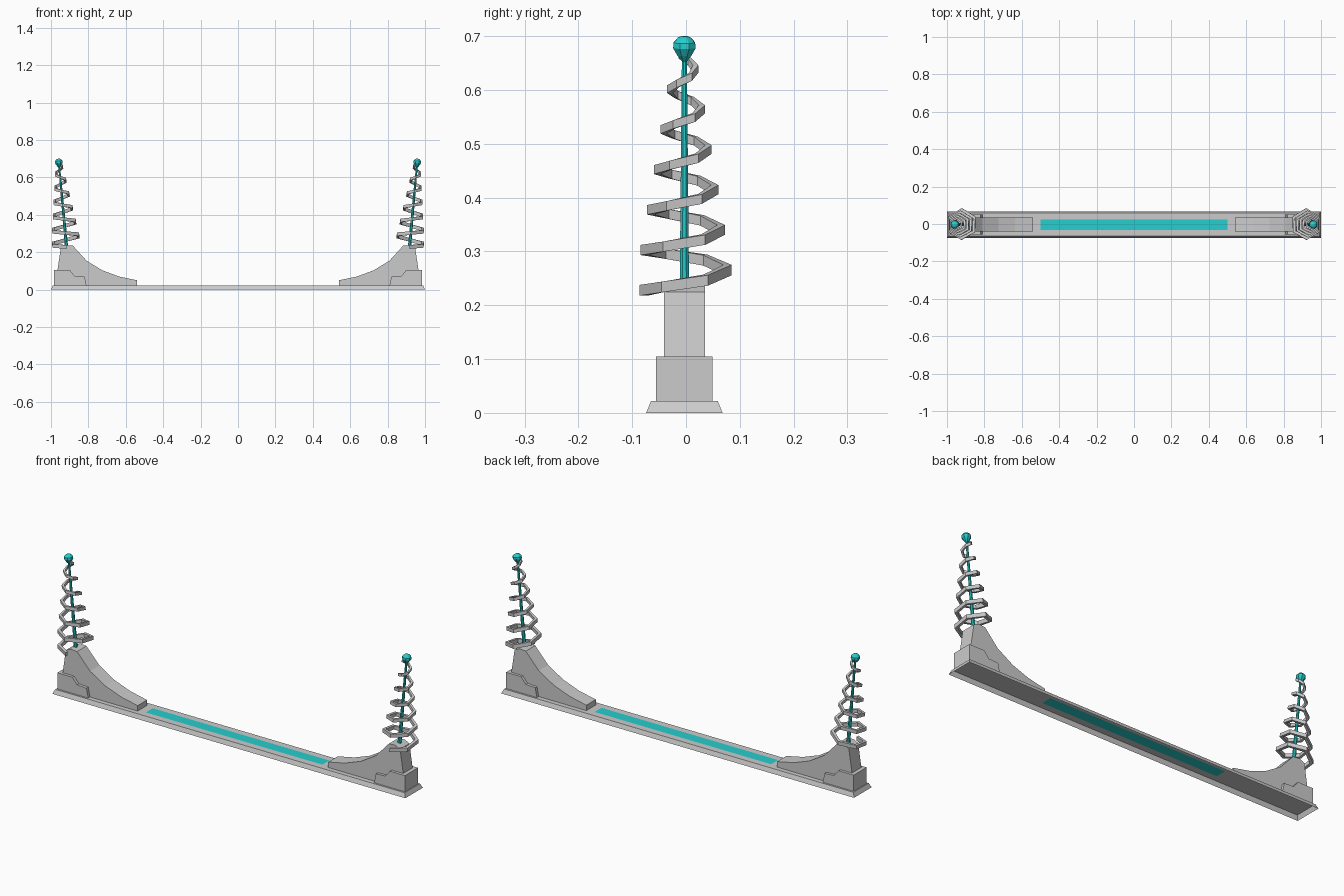
import bpy, bmesh, math
from mathutils import Vector

if "Cube" in bpy.data.objects:
    bpy.data.objects.remove(bpy.data.objects["Cube"])

YC = -0.003  # centre plane of the rail
teal = bpy.data.materials.new("teal")
teal.diffuse_color = (0.02, 0.62, 0.62, 1)
teal.use_nodes = True
teal.node_tree.nodes["Principled BSDF"].inputs["Base Color"].default_value = teal.diffuse_color


def make(name, verts, faces, mat=None, fix=True):
    me = bpy.data.meshes.new(name)
    me.from_pydata([tuple(v) for v in verts], [], faces)
    if fix:
        bm = bmesh.new()
        bm.from_mesh(me)
        bmesh.ops.recalc_face_normals(bm, faces=bm.faces)
        bm.to_mesh(me)
        bm.free()
    if mat:
        me.materials.append(mat)
    ob = bpy.data.objects.new(name, me)
    bpy.context.collection.objects.link(ob)
    return ob


def extrude(name, profile, half, side):
    """Side profile (x, z) extruded in y; side mirrors it in x."""
    n = len(profile)
    verts = [(side * x, YC + s * half, z) for s in (-1, 1) for x, z in profile]
    faces = [list(range(n)), list(range(n, 2 * n))]
    faces += [[i, (i + 1) % n, n + (i + 1) % n, n + i] for i in range(n)]
    return make(name, verts, faces)


def sweep(name, rings, mat=None):
    """Skin a list of closed rings and cap both ends."""
    k = len(rings[0])
    verts = [v for r in rings for v in r]
    faces = [[i * k + j, i * k + (j + 1) % k, (i + 1) * k + (j + 1) % k, (i + 1) * k + j]
             for i in range(len(rings) - 1) for j in range(k)]
    faces += [list(range(k)), list(range(len(verts) - k, len(verts)))]
    return make(name, verts, faces, mat)


# base rail: open underneath, sloped rim, teal strip set in the top
xs, ys = (-0.99, -0.5, 0.5, 0.99), (-0.062, -0.028, 0.028, 0.062)
verts = [(x, YC + y, 0.022) for y in ys for x in xs]
faces = [[j * 4 + i, j * 4 + i + 1, j * 4 + i + 5, j * 4 + i + 4]
         for j in range(3) for i in range(3)]
verts += [(x, YC + y, 0) for x, y in ((-1, -0.071), (1, -0.071), (1, 0.071), (-1, 0.071))]
faces += [[16, 17, 3, 2, 1, 0], [17, 18, 15, 11, 7, 3],
          [18, 19, 12, 13, 14, 15], [19, 16, 0, 4, 8, 12]]
base = make("base_rail", verts, faces, fix=False)
base.data.materials.append(None)
base.data.materials.append(teal)
base.data.polygons[4].material_index = 1

block = [(0.985, 0.022), (0.985, 0.105), (0.90, 0.105), (0.873, 0.073),
         (0.82, 0.07), (0.81, 0.022)]
fin = [(0.975, 0.022), (0.965, 0.105), (0.947, 0.225), (0.92, 0.238), (0.883, 0.235),
       (0.81, 0.155), (0.725, 0.103), (0.635, 0.07), (0.54, 0.05), (0.54, 0.022)]

for side, tag in ((-1, "left"), (1, "right")):
    extrude("foot_block_" + tag, block, 0.0525, side)
    extrude("curved_fin_" + tag, fin, 0.038, side)

    # leaning axis of the antenna
    foot = Vector((side * 0.917, YC, 0.23))
    tip = Vector((side * 0.958, YC, 0.68))
    axis = (tip - foot).normalized()
    u = Vector((0, 1, 0)).cross(axis) * side   # points outward from the middle
    v = Vector((0, 1, 0))

    def ring(d, r, n=8):
        return [foot + axis * d + (u * math.cos(a) + v * math.sin(a)) * r
                for a in (2 * math.pi * (i + 0.5) / n for i in range(n))]

    # tapered rod and faceted bulb
    sweep("rod_" + tag, [ring(-0.01, 0.0095), ring(0.44, 0.005)], teal)
    sweep("bulb_" + tag, [ring(d, r) for d, r in
          ((0.424, 0.004), (0.436, 0.014), (0.450, 0.0225),
           (0.460, 0.0215), (0.469, 0.013), (0.472, 0.006))], teal)

    # hexagonal tapering coil of flat ribbon
    rings = []
    for i in range(36):
        a = -math.pi / 2 + i * math.pi / 3
        d = 0.0 + 0.0125 * i
        r = min(0.083 + 0.002 * i, 0.094 - 0.165 * d)
        h = 0.010 - 0.00009 * i
        w = 0.016 - 0.00018 * i
        out = u * math.cos(a) + v * math.sin(a)
        c = foot + axis * (d - 0.002)
        rings.append([c + out * r - axis * h, c + out * r + axis * h,
                      c + out * (r - w) + axis * h, c + out * (r - w) - axis * h])
    sweep("coil_" + tag, rings)
